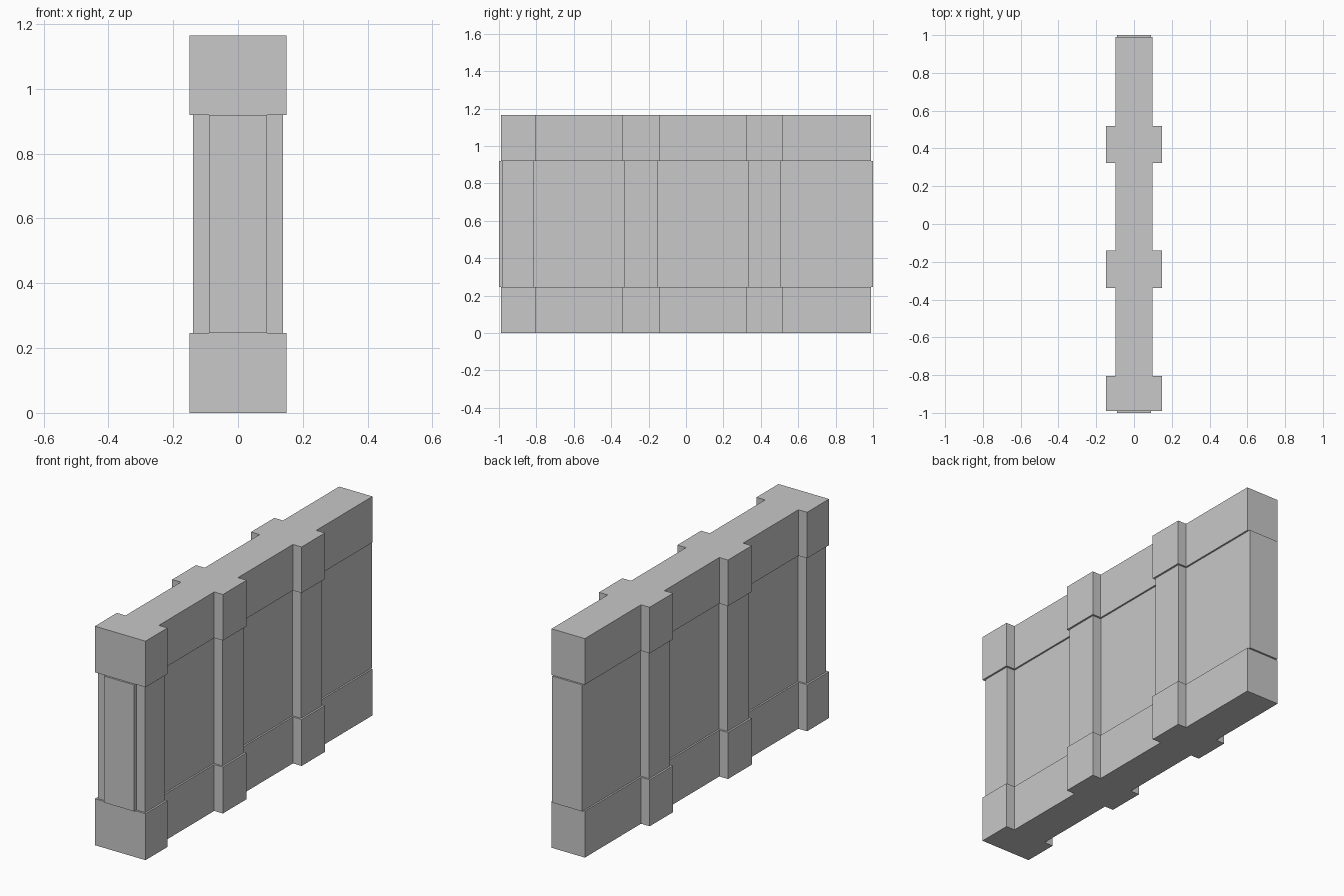
import bpy, bmesh

if "Cube" in bpy.data.objects:
    bpy.data.objects.remove(bpy.data.objects["Cube"])

# Plain grey stone
stone = bpy.data.materials.new("grey_stone")
stone.diffuse_color = (0.58, 0.58, 0.58, 1)
stone.use_nodes = True
stone.node_tree.nodes["Principled BSDF"].inputs["Base Color"].default_value = stone.diffuse_color

# Pillar spans along y, as seen on the wider bands
PILLARS = [(-0.99, -0.805), (-0.34, -0.14), (0.322, 0.518)]


def plan_outline(wall_x, pillar_x, y_end, inset):
    """Wall plan with pillars stepping out on both sides."""
    side = [(wall_x, -y_end)]
    for a, b in PILLARS:
        a, b = a + inset, b - inset
        if a <= -y_end + 1e-4:          # pillar flush with the wall end
            side = [(pillar_x, a)]
        else:
            side += [(wall_x, a), (pillar_x, a)]
        side += [(pillar_x, b), (wall_x, b)]
    side.append((wall_x, y_end))
    return side + [(-x, y) for x, y in reversed(side)]


def prism(name, outline, z0, z1, capped=True):
    """Upright prism from a plan outline."""
    bm = bmesh.new()
    low = [bm.verts.new((x, y, z0)) for x, y in outline]
    high = [bm.verts.new((x, y, z1)) for x, y in outline]
    n = len(outline)
    for i in range(n):
        j = (i + 1) % n
        bm.faces.new((low[i], low[j], high[j], high[i]))
    if capped:
        bm.faces.new(low[::-1])
        bm.faces.new(high)
    mesh = bpy.data.meshes.new(name)
    bm.to_mesh(mesh)
    bm.free()
    mesh.materials.append(stone)
    obj = bpy.data.objects.new(name, mesh)
    bpy.context.collection.objects.link(obj)


# Base and top bands
band = plan_outline(0.098, 0.149, 0.99, 0.0)
prism("base_band", band, 0.0, 0.247)
prism("top_band", band, 0.92, 1.165)

# Recessed wall body with slimmer pillars; its ends project past the bands
body = plan_outline(0.089, 0.139, 1.0, 0.01)
prism("wall_body", body, 0.247, 0.92, capped=False)

# Small ledges closing the projecting wall ends
for name, y0, y1 in (("front_end", -1.0, -0.99), ("back_end", 0.99, 1.0)):
    for part, z in (("bottom", 0.247), ("top", 0.92)):
        ledge = [(-0.089, y0), (0.089, y0), (0.089, y1), (-0.089, y1)]
        bm = bmesh.new()
        f = bm.faces.new([bm.verts.new((x, y, z)) for x, y in ledge])
        if part == "bottom":
            f.normal_flip()
        mesh = bpy.data.meshes.new(f"{name}_{part}_ledge")
        bm.to_mesh(mesh)
        bm.free()
        mesh.materials.append(stone)
        bpy.context.collection.objects.link(
            bpy.data.objects.new(mesh.name, mesh))
